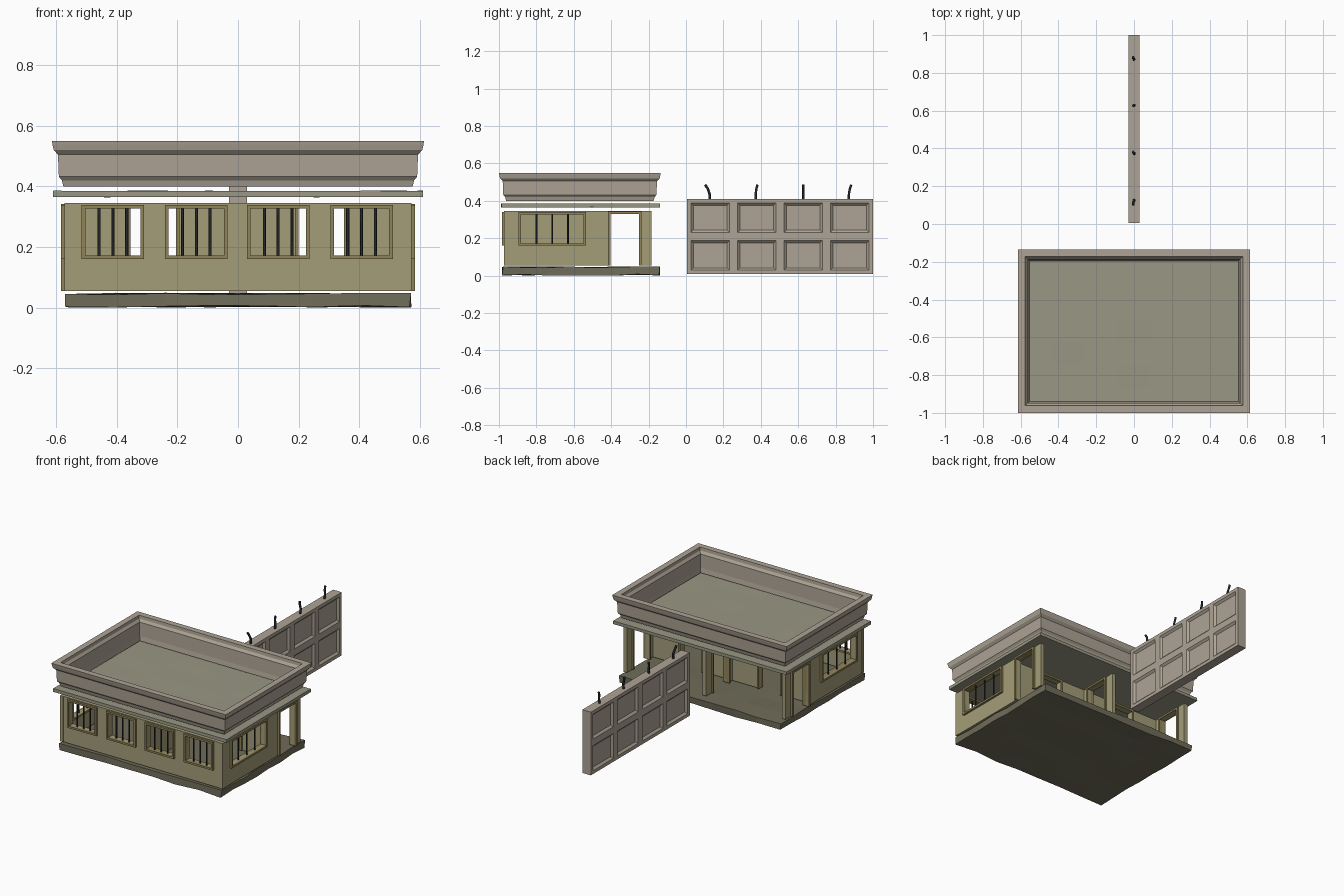
import bpy, bmesh, random
from mathutils import Vector

if "Cube" in bpy.data.objects:
    bpy.data.objects.remove(bpy.data.objects["Cube"])

random.seed(4)


def mat(name, r, g, b):
    m = bpy.data.materials.new(name)
    m.diffuse_color = (r, g, b, 1)
    m.use_nodes = True
    m.node_tree.nodes["Principled BSDF"].inputs["Base Color"].default_value = m.diffuse_color
    return m


WALL = mat("wall_plaster", .37, .34, .19)
TRIM = mat("trim_wood", .28, .23, .10)
STONE = mat("pale_stone", .42, .37, .30)
ROOF = mat("roof_deck", .32, .31, .23)
BASE = mat("foundation", .16, .15, .10)
IRON = mat("iron", .02, .022, .025)


def finish(name, bm, m):
    me = bpy.data.meshes.new(name)
    bm.to_mesh(me)
    bm.free()
    me.materials.append(m)
    ob = bpy.data.objects.new(name, me)
    bpy.context.collection.objects.link(ob)
    return ob


def box_bm(lo, hi):
    lo, hi = Vector(lo), Vector(hi)
    bm = bmesh.new()
    bmesh.ops.create_cube(bm, size=1)
    for v in bm.verts:
        v.co = (lo + hi) / 2 + v.co * (hi - lo)
    return bm


def slab(name, lo, hi, m, jitter):
    """Box with slightly worn, uneven edges."""
    bm = box_bm(lo, hi)
    long_edges = [e for e in bm.edges if e.calc_length() > .3]
    bmesh.ops.subdivide_edges(bm, edges=long_edges, cuts=6, use_grid_fill=True)
    for v in bm.verts:
        v.co += Vector(random.uniform(-1, 1) * jitter for _ in range(3))
    return finish(name, bm, m)


def panel(name, axis, pos, thick, u0, u1, z0, z1, holes, m):
    """Upright panel running along x or y, with rectangular openings (u0, u1, z0, z1)."""
    us = sorted({u0, u1, *[h[0] for h in holes], *[h[1] for h in holes]})
    zs = sorted({z0, z1, *[h[2] for h in holes], *[h[3] for h in holes]})
    bm = bmesh.new()
    for a, b in zip(us, us[1:]):
        for c, d in zip(zs, zs[1:]):
            u, z = (a + b) / 2, (c + d) / 2
            if any(h[0] < u < h[1] and h[2] < z < h[3] for h in holes):
                continue
            uz = [(a, c), (b, c), (b, d), (a, d)]
            bm.faces.new([bm.verts.new((p, pos, q) if axis == 'x' else (pos, p, q)) for p, q in uz])
    bmesh.ops.remove_doubles(bm, verts=bm.verts, dist=1e-5)
    ob = finish(name, bm, m)
    mod = ob.modifiers.new("thickness", 'SOLIDIFY')
    mod.thickness = thick
    mod.offset = 0
    return ob


def rod(name, points, radius):
    cu = bpy.data.curves.new(name, 'CURVE')
    cu.dimensions = '3D'
    cu.bevel_depth = radius
    cu.bevel_resolution = 1
    cu.use_fill_caps = True
    sp = cu.splines.new('POLY')
    sp.points.add(len(points) - 1)
    for p, co in zip(sp.points, points):
        p.co = (*co, 1)
    cu.materials.append(IRON)
    ob = bpy.data.objects.new(name, cu)
    bpy.context.collection.objects.link(ob)


Z0, Z1 = .055, .345          # wall bottom and top
WIN = (.172, .327)           # window opening heights
DOOR = (-.405, -.25)         # side door opening


def window(name, axis, pos, u0, u1):
    """Trim frame and three upright bars."""
    panel(name + "_frame", axis, pos, .046, u0 - .012, u1 + .012, WIN[0] - .012, WIN[1] + .012,
          [(u0, u1, *WIN)], TRIM)
    for i in range(1, 4):
        u = u0 + (u1 - u0) * i / 4
        ends = [(u, pos, z) if axis == 'x' else (pos, u, z) for z in (WIN[0] - .004, WIN[1] + .004)]
        rod(f"{name}_bar_{i}", ends, .005)


def door_frame(name, axis, pos, u0, u1):
    panel(name, axis, pos, .046, u0 - .012, u1 + .012, Z0, .342, [(u0, u1, Z0, .33)], TRIM)


# Foundation and flat roof deck
slab("foundation", (-.568, -.98, .004), (.568, -.142, .046), BASE, .004)
slab("roof_deck", (-.61, -.988, .365), (.61, -.14, .385), ROOF, .0008)

# Front wall with four barred windows
centres = (-.4125, -.1375, .1325, .4075)
panel("front_wall", 'x', -.958, .025, -.557, .557, Z0, Z1,
      [(c - .091, c + .091, *WIN) for c in centres], WALL)
for i, c in enumerate(centres):
    window(f"front_window_{i + 1}", 'x', -.961, c - .091, c + .091)

# Side walls with a barred window and a porch door
for side, s in (("left", -1), ("right", 1)):
    panel(side + "_wall", 'y', s * .558, .025, -.958, -.185, Z0, Z1,
          [(-.883, -.547, *WIN), (*DOOR, Z0, .33)], WALL)
    window(side + "_window", 'y', s * .561, -.883, -.547)
    door_frame(side + "_door_frame", 'y', s * .561, *DOOR)
    x0, x1 = sorted((s * .55, s * .573))
    finish(side + "_corner_post", box_bm((x0, -.973, Z0), (x1, -.952, Z1)), WALL)

# Porch wall with two doors, and the partition with its porch doorway
panel("porch_wall", 'x', -.46, .025, -.557, .557, Z0, Z1,
      [(-.355, -.205, Z0, .33), (.2, .35, Z0, .33)], WALL)
door_frame("porch_door_frame_left", 'x', -.46, -.355, -.205)
door_frame("porch_door_frame_right", 'x', -.46, .2, .35)
panel("partition_wall", 'y', 0, .025, -.958, -.185, Z0, Z1, [(*DOOR, Z0, .33)], WALL)
door_frame("partition_door_frame", 'y', 0, *DOOR)

# Cornice: moulded profile (offset, height) swept round a rectangle
profile = [(-.038, .40), (-.033, .42), (-.023, .432), (-.02, .505), (-.006, .52), (-.002, .538),
           (0, .55), (-.038, .55), (-.04, .53), (-.052, .515), (-.055, .43), (-.06, .40)]
bm = bmesh.new()
rings = [[bm.verts.new((sx * (.614 + d), -.5675 + sy * (.4325 + d), z)) for d, z in profile]
         for sx, sy in ((-1, -1), (1, -1), (1, 1), (-1, 1))]
n = len(profile)
for k in range(4):
    a, b = rings[k], rings[(k + 1) % 4]
    for i in range(n):
        j = (i + 1) % n
        bm.faces.new((a[i], b[i], b[j], a[j]))
bmesh.ops.recalc_face_normals(bm, faces=bm.faces)
finish("cornice", bm, STONE)

# Free-standing concrete barrier with 4 x 2 recessed panels on both faces
bm = box_bm((-.03, .005, .008), (.03, 1, .41))
for axis, cuts in ((1, (.254, .5025, .751)), (2, (.209,))):
    for c in cuts:
        co, no = Vector((0, 0, 0)), Vector((0, 0, 0))
        co[axis], no[axis] = c, 1
        bmesh.ops.bisect_plane(bm, geom=bm.verts[:] + bm.edges[:] + bm.faces[:], plane_co=co, plane_no=no)
bm.normal_update()
cells = [f for f in bm.faces if abs(f.normal.x) > .9]
bmesh.ops.inset_individual(bm, faces=cells, thickness=.03)
bmesh.ops.inset_individual(bm, faces=cells, thickness=.018, depth=-.012)
finish("barrier", bm, STONE)

# Bent reinforcing rods on the barrier top
for i, (y, lean) in enumerate(((.128, -.026), (.372, .010), (.627, 0), (.87, .014))):
    rod(f"reinforcing_rod_{i + 1}", [(0, y, .40), (.002, y + lean * .1, .44),
        (-.003, y + lean * .45, .465), (-.004, y + lean, .486)], .007)
